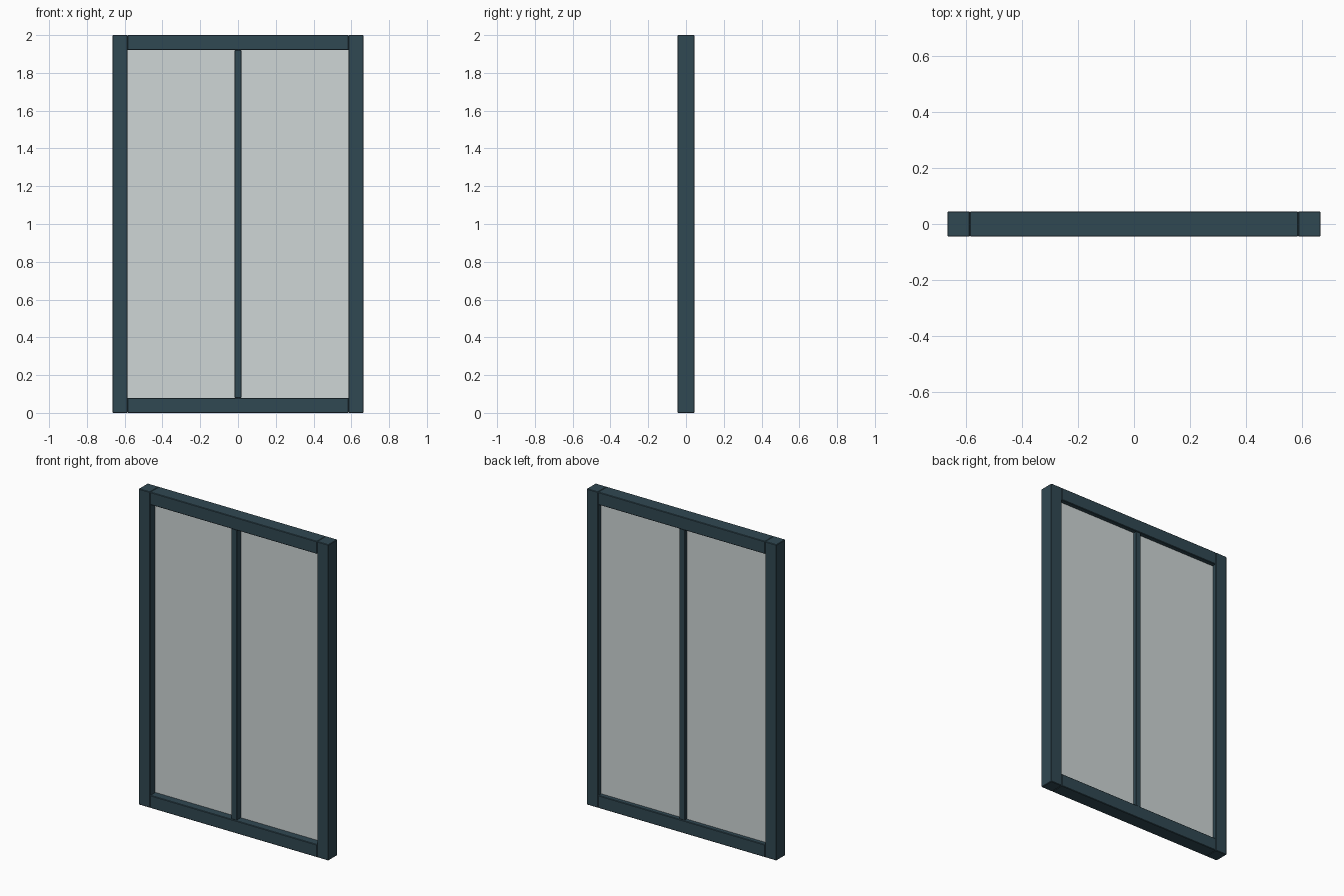
import bpy

if "Cube" in bpy.data.objects:
    bpy.data.objects.remove(bpy.data.objects["Cube"])

def material(name, color):
    m = bpy.data.materials.new(name)
    m.diffuse_color = color
    m.use_nodes = True
    m.node_tree.nodes["Principled BSDF"].inputs["Base Color"].default_value = m.diffuse_color
    return m

frame_mat = material("dark_frame", (0.03, 0.065, 0.085, 1))
glass_mat = material("clear_glass", (0.62, 0.67, 0.67, 0.35))

def box(name, x, y, z, mat, bevel=0.0):
    """Box from (min, max) ranges, with an optional small edge bevel."""
    bpy.ops.mesh.primitive_cube_add(
        size=1, location=[(a + b) / 2 for a, b in (x, y, z)])
    ob = bpy.context.object
    ob.name = name
    ob.scale = [b - a for a, b in (x, y, z)]
    bpy.ops.object.transform_apply(location=False, rotation=False, scale=True)
    ob.data.materials.append(mat)
    if bevel:
        mod = ob.modifiers.new("edge_bevel", 'BEVEL')
        mod.width = bevel
        mod.segments = 1
    return ob

W, H, D, F = 0.665, 2.0, 0.045, 0.08   # half width, height, half depth, frame width
inner = W - F

# Side stiles
box("left_stile", (-W, -inner), (-D, D), (0, H), frame_mat, 0.003)
box("right_stile", (inner, W), (-D, D), (0, H), frame_mat, 0.003)

# Top and bottom rails
box("bottom_rail", (-inner, inner), (-D, D), (0, F), frame_mat, 0.003)
box("top_rail", (-inner, inner), (-D, D), (H - F, H), frame_mat, 0.003)

# Centre mullion
box("mullion", (-0.018, 0.018), (-0.04, 0.04), (F, H - F), frame_mat, 0.002)

# Glass pane, set slightly towards the back
box("glass_pane", (-inner, inner), (0.005, 0.017), (F, H - F), glass_mat)
